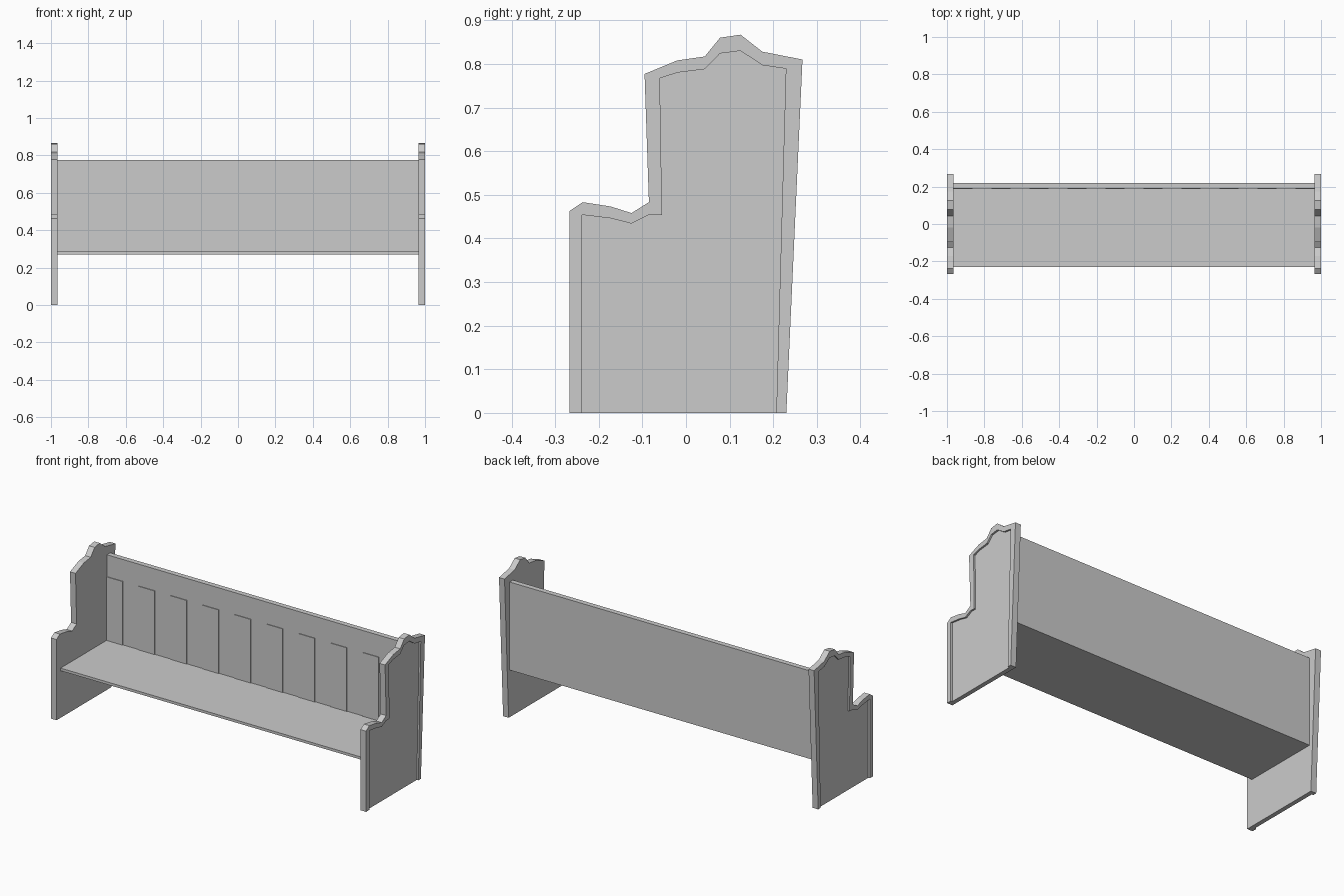
import bpy, bmesh

if "Cube" in bpy.data.objects:
    bpy.data.objects.remove(bpy.data.objects["Cube"])

END_IN, END_OUT, RECESS = 0.965, 1.0, 0.01

# end panel outline and recess outline (y, z), from back foot over the top to front foot
OUTER = [(0.23, 0), (0.267, 0.81), (0.175, 0.828), (0.125, 0.867), (0.078, 0.86),
         (0.043, 0.817), (-0.02, 0.808), (-0.095, 0.777), (-0.085, 0.483),
         (-0.125, 0.458), (-0.172, 0.473), (-0.237, 0.483), (-0.267, 0.463), (-0.267, 0)]
INNER = [(0.207, 0), (0.229, 0.789), (0.175, 0.797), (0.125, 0.83), (0.078, 0.824),
         (0.043, 0.788), (-0.02, 0.78), (-0.06, 0.767), (-0.055, 0.454),
         (-0.085, 0.454), (-0.125, 0.434), (-0.172, 0.446), (-0.238, 0.454), (-0.238, 0)]


def finish(name, bm):
    bmesh.ops.recalc_face_normals(bm, faces=bm.faces[:])
    me = bpy.data.meshes.new(name)
    bm.to_mesh(me)
    bm.free()
    ob = bpy.data.objects.new(name, me)
    bpy.context.collection.objects.link(ob)
    return ob


def box(name, x0, x1, y0, y1, z0, z1):
    bm = bmesh.new()
    bmesh.ops.create_cube(bm, size=1)
    for v in bm.verts:
        v.co = ((x0 + x1) / 2 + v.co.x * (x1 - x0),
                (y0 + y1) / 2 + v.co.y * (y1 - y0),
                (z0 + z1) / 2 + v.co.z * (z1 - z0))
    return finish(name, bm)


def end_panel(name, side):
    # slab whose outer face is recessed inside a rim, open at the floor
    bm = bmesh.new()

    def ring(x, pts):
        return [bm.verts.new((side * x, y, z)) for y, z in pts]

    rings = [ring(END_IN, OUTER), ring(END_OUT, OUTER),
             ring(END_OUT, INNER), ring(END_OUT - RECESS, INNER)]
    for a, b in zip(rings, rings[1:]):
        for i in range(len(OUTER) - 1):
            bm.faces.new((a[i], a[i + 1], b[i + 1], b[i]))
    bm.faces.new(rings[0])
    bm.faces.new(rings[3])
    bm.faces.new([r[0] for r in rings] + [r[-1] for r in reversed(rings)])
    return finish(name, bm)


end_panel("end_panel_right", 1)
end_panel("end_panel_left", -1)

# seat board and backrest
box("seat", -END_IN, END_IN, -0.23, 0.19, 0.27, 0.285)
box("backrest", -END_IN, END_IN, 0.19, 0.22, 0.27, 0.775)

# slightly raised slats on the front of the backrest
COUNT = 10
w = 2 * END_IN / (2 * COUNT - 1)
for i in range(COUNT):
    x = -END_IN + 2 * i * w
    box(f"back_slat_{i + 1}", x, x + w, 0.186, 0.19, 0.285, 0.65)
